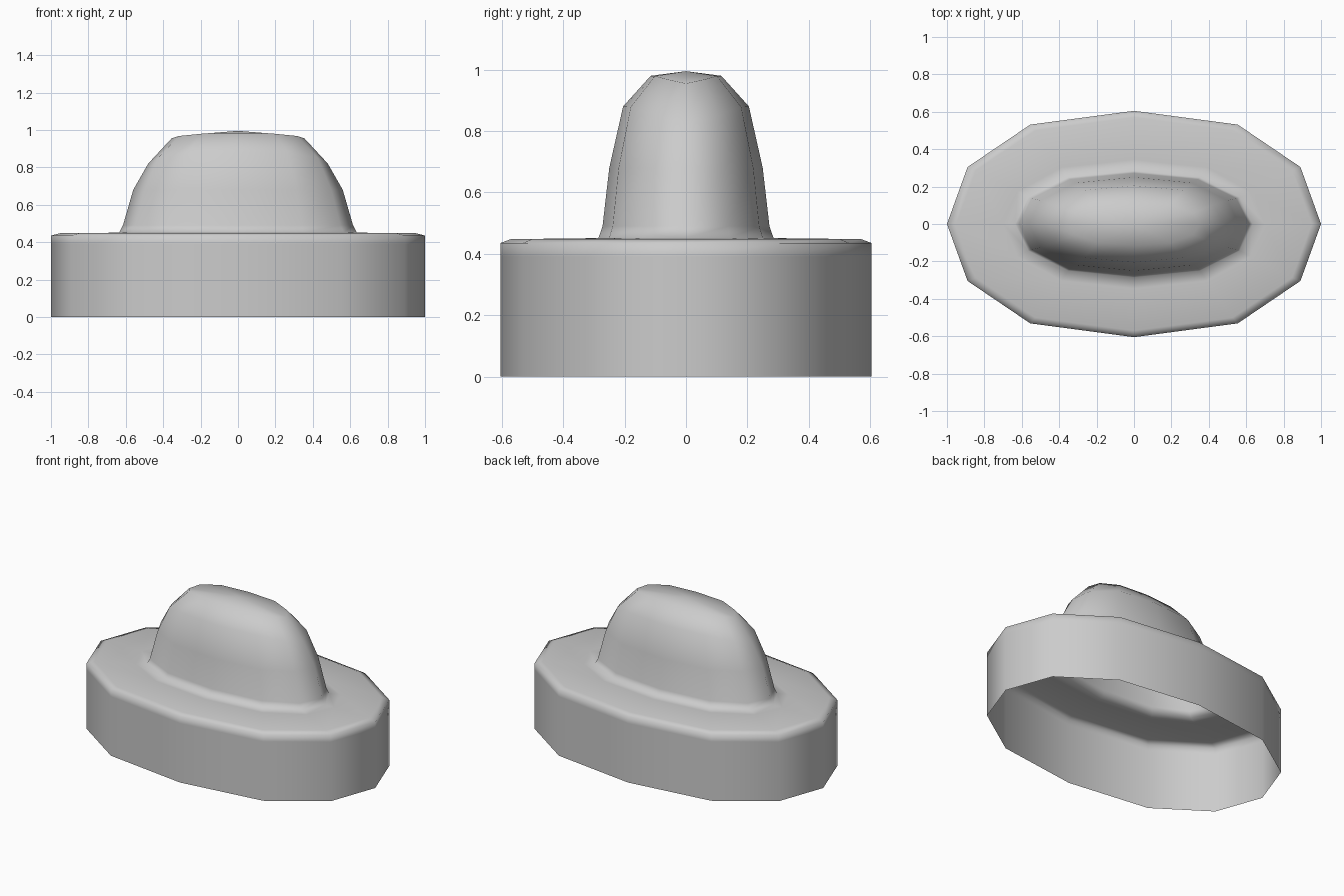
import bpy, bmesh

if "Cube" in bpy.data.objects:
    bpy.data.objects.remove(bpy.data.objects["Cube"])

# Twelve-sided rounded outline, as unit multipliers of the half-length and half-width
quarter = [(1.0, 0.0), (0.89, 0.503), (0.555, 0.878), (0.0, 1.0)]
outline = (quarter + [(-x, y) for x, y in quarter[-2::-1]]
           + [(-x, -y) for x, y in quarter[1:]]
           + [(x, -y) for x, y in quarter[-2:0:-1]])

# Rings from the open foot to the crown: half-length, half-width, z at sides, z at tips
rings = [
    (1.0, 0.605, 0.0, 0.0),
    (1.0, 0.605, 0.39, 0.39),
    (1.0, 0.605, 0.435, 0.435),
    (0.95, 0.57, 0.448, 0.448),
    (0.70, 0.345, 0.45, 0.45),
    (0.635, 0.285, 0.452, 0.452),
    (0.615, 0.272, 0.49, 0.49),
    (0.56, 0.25, 0.68, 0.68),
    (0.48, 0.205, 0.88, 0.82),
    (0.355, 0.115, 0.98, 0.955),
]

# Open shell: skirt, rim, shelf and dome in one skin
bm = bmesh.new()
loops = []
for a, b, z_side, z_tip in rings:
    loops.append([bm.verts.new((a * x, b * y, z_side + (z_tip - z_side) * abs(x) ** 6))
                  for x, y in outline])
n = len(outline)
for low, high in zip(loops, loops[1:]):
    for i in range(n):
        j = (i + 1) % n
        bm.faces.new((low[i], low[j], high[j], high[i]))

# Crown fan
apex = bm.verts.new((0, 0, 0.995))
for i in range(n):
    bm.faces.new((loops[-1][i], loops[-1][(i + 1) % n], apex))
for f in bm.faces:
    f.smooth = True

mesh = bpy.data.meshes.new("domed_cap")
bm.to_mesh(mesh)
bm.free()
cap = bpy.data.objects.new("domed_cap", mesh)
bpy.context.collection.objects.link(cap)
